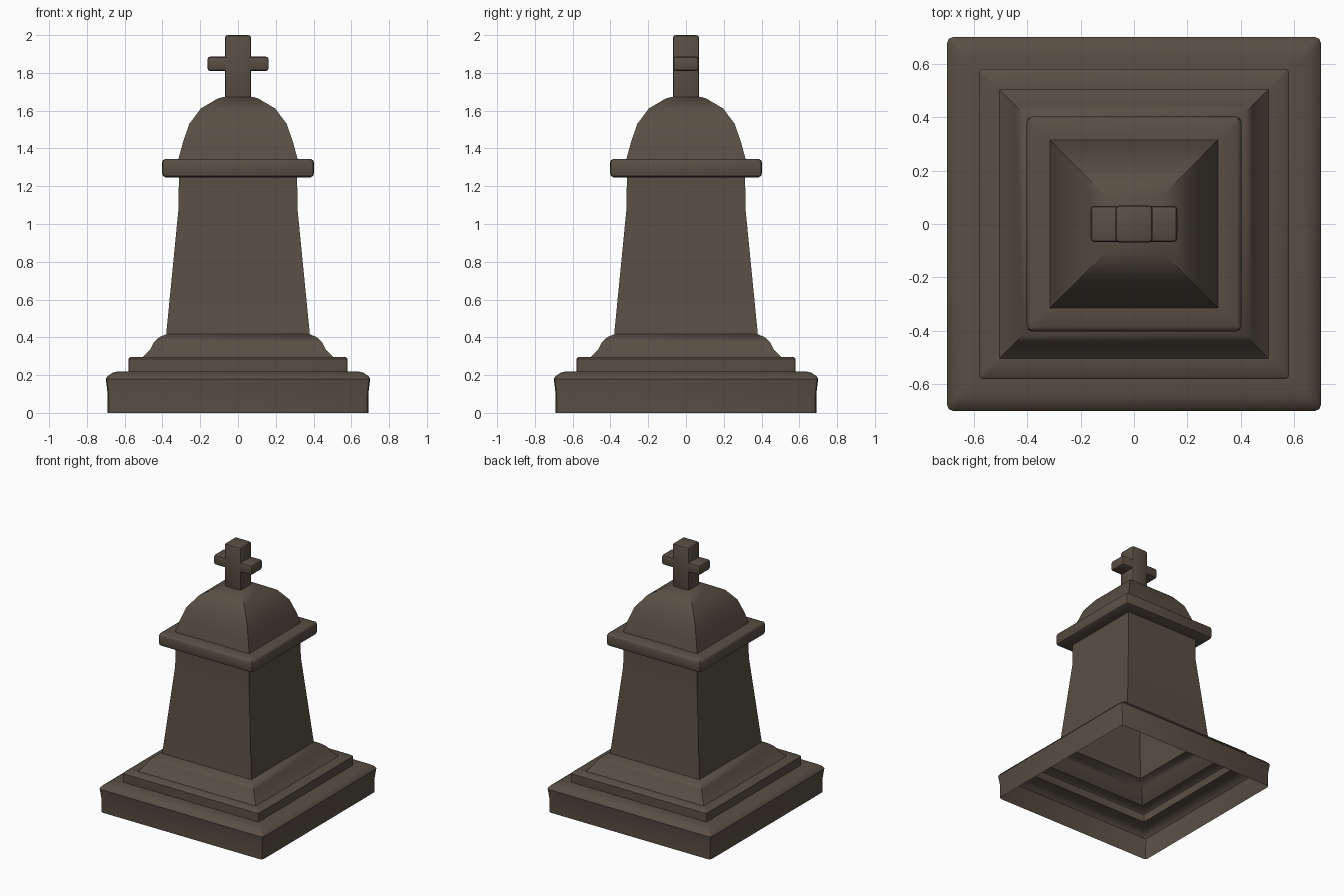
import bpy, bmesh, math

if "Cube" in bpy.data.objects:
    bpy.data.objects.remove(bpy.data.objects["Cube"])

stone = bpy.data.materials.new("dark_brown_stone")
stone.diffuse_color = (0.098, 0.078, 0.057, 1)
stone.use_nodes = True
stone.node_tree.nodes["Principled BSDF"].inputs["Base Color"].default_value = stone.diffuse_color


def finish(name, bm, angle=40):
    me = bpy.data.meshes.new(name)
    bm.to_mesh(me)
    bm.free()
    me.materials.append(stone)
    ob = bpy.data.objects.new(name, me)
    bpy.context.collection.objects.link(ob)
    bpy.ops.object.select_all(action='DESELECT')
    ob.select_set(True)
    bpy.context.view_layer.objects.active = ob
    bpy.ops.object.shade_smooth_by_angle(angle=math.radians(angle))
    return ob


def square_lathe(name, profile, corner=0.0):
    """Sweep a (half width, z) profile round a square, with optional rounded corners."""
    bm = bmesh.new()
    rings = []
    for w, z in profile:
        pts = []
        for k in range(4):
            a = math.radians(45 + 90 * k)
            cx, cy = math.cos(a) * math.sqrt(2), math.sin(a) * math.sqrt(2)
            steps = (-45, 0, 45) if corner else (None,)
            for s in steps:
                if s is None:
                    pts.append((cx * w, cy * w, z))
                else:
                    b = a + math.radians(s)
                    pts.append((cx * (w - corner) + corner * math.cos(b),
                                cy * (w - corner) + corner * math.sin(b), z))
        rings.append([bm.verts.new(p) for p in pts])
    n = len(rings[0])
    for lo, hi in zip(rings, rings[1:]):
        for i in range(n):
            j = (i + 1) % n
            bm.faces.new((lo[i], lo[j], hi[j], hi[i]))
    return finish(name, bm)


def bevel_box(name, size, centre, r=0.015):
    bm = bmesh.new()
    bmesh.ops.create_cube(bm, size=1)
    for v in bm.verts:
        v.co = [c + p * s for c, p, s in zip(centre, v.co, size)]
    bmesh.ops.bevel(bm, geom=bm.edges[:], offset=r, segments=2, profile=0.5,
                    affect='EDGES')
    return finish(name, bm)


# Stepped base, hollow and open underneath
square_lathe("plinth", [(0.69, 0), (0.69, 0.10), (0.70, 0.18), (0.69, 0.195),
                        (0.665, 0.212), (0.635, 0.22), (0.575, 0.22)], 0.02)
square_lathe("step", [(0.58, 0.22), (0.58, 0.285), (0.57, 0.295), (0.50, 0.295)], 0.012)
square_lathe("moulding", [(0.505, 0.295), (0.465, 0.335), (0.445, 0.375),
                          (0.415, 0.402), (0.375, 0.418)])

# Tapered shaft
square_lathe("shaft", [(0.38, 0.417), (0.315, 1.08), (0.313, 1.25)])

# Rounded cornice slab
square_lathe("cornice", [(0.31, 1.247), (0.385, 1.247), (0.398, 1.255), (0.402, 1.27),
                         (0.402, 1.325), (0.398, 1.337), (0.385, 1.345), (0.31, 1.345)], 0.018)

# Four-sided domed roof
square_lathe("dome", [(0.315, 1.345), (0.292, 1.43), (0.258, 1.53), (0.196, 1.612),
                      (0.106, 1.665), (0.06, 1.676)])

# Cross on top
bevel_box("cross_upright", (0.14, 0.14, 0.35), (0, 0, 1.825))
bevel_box("cross_arms", (0.325, 0.136, 0.076), (0, 0, 1.848))
